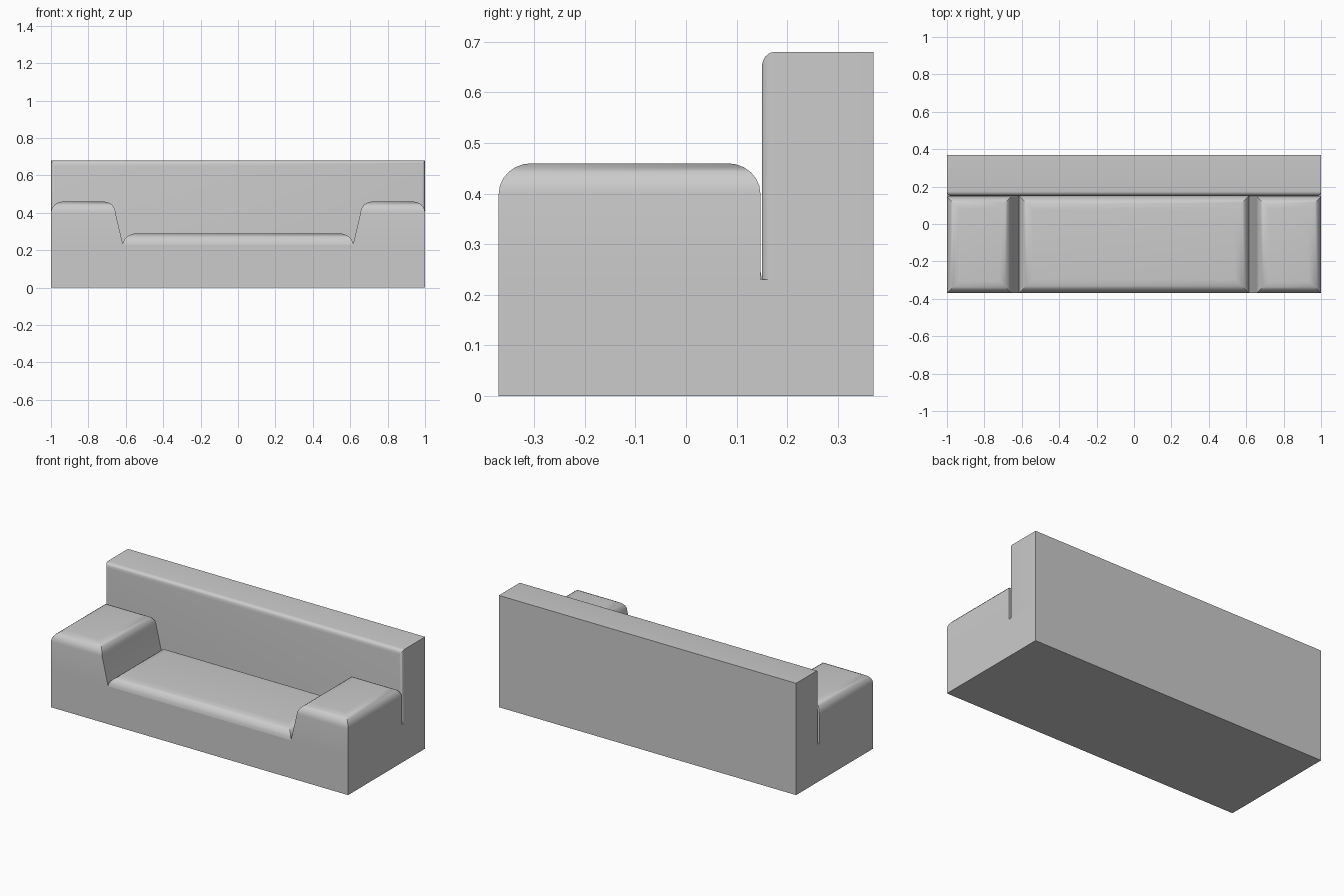
import bpy, bmesh, math

cube = bpy.data.objects.get("Cube")
if cube:
    bpy.data.objects.remove(cube)

# Single upholstery colour
fabric = bpy.data.materials.new("grey_fabric")
fabric.use_nodes = True
GREY = (0.6, 0.6, 0.6, 1)
fabric.diffuse_color = GREY
fabric.node_tree.nodes["Principled BSDF"].inputs["Base Color"].default_value = GREY

STEPS = 6
ANGLES = [math.radians(90 * i / STEPS) for i in range(STEPS + 1)]


def loft(name, rings, cap_start=False):
    """Skin four-cornered rings, closing the last one."""
    bm = bmesh.new()
    loops = [[bm.verts.new(p) for p in ring] for ring in rings]
    for a, b in zip(loops, loops[1:]):
        for i in range(4):
            j = (i + 1) % 4
            bm.faces.new((a[i], a[j], b[j], b[i]))
    bm.faces.new(loops[-1])
    if cap_start:
        bm.faces.new(loops[0][::-1])
    bmesh.ops.recalc_face_normals(bm, faces=bm.faces)
    mesh = bpy.data.meshes.new(name)
    bm.to_mesh(mesh)
    bm.free()
    mesh.materials.append(fabric)
    obj = bpy.data.objects.new(name, mesh)
    bpy.context.collection.objects.link(obj)
    bpy.ops.object.select_all(action="DESELECT")
    obj.select_set(True)
    bpy.context.view_layer.objects.active = obj
    bpy.ops.object.shade_smooth_by_angle(angle=math.radians(35))
    return obj


def level(x0, x1, y0, y1, z):
    return [(x0, y0, z), (x1, y0, z), (x1, y1, z), (x0, y1, z)]


def cushion_top(x0, x1, y0, y1, top, across, drop):
    """Rings rounding all four upper edges of a block."""
    rings = []
    for a in ANGLES:
        d = across * (1 - math.cos(a))
        rings.append(level(x0 + d, x1 - d, y0 + d, y1 - d, top - drop * (1 - math.sin(a))))
    return rings


FRONT, BACK, JOINT = -0.37, 0.37, 0.15
DECK, INNER = 0.23, 0.615

# Base block under everything
loft("base", [level(-1, 1, FRONT, BACK, 0), level(-1, 1, FRONT, BACK, DECK)], True)

# Seat with softly rounded edges
loft("seat", cushion_top(-INNER, INNER, FRONT, JOINT, 0.29, 0.075, 0.06))

# Arms: inner side leans outward, mirrored left and right
for name, side in (("left_arm", 1), ("right_arm", -1)):
    rings = [level(INNER, 1, FRONT, JOINT - 0.003, DECK)]
    rings += cushion_top(0.655, 1, FRONT, JOINT - 0.003, 0.46, 0.065, 0.06)
    loft(name, [[(side * x, y, z) for x, y, z in r] for r in rings])

# Backrest: rounded front edges along the top and both ends
rings = []
for depth, a in [(BACK, 0)] + [(JOINT + 0.025 * (1 - math.sin(a)), a) for a in ANGLES]:
    c = 1 - math.cos(a)
    x, top = 1 - 0.018 * c, 0.68 - 0.03 * c
    rings.append([(-x, depth, DECK), (x, depth, DECK), (x, depth, top), (-x, depth, top)])
loft("backrest", rings, True)
